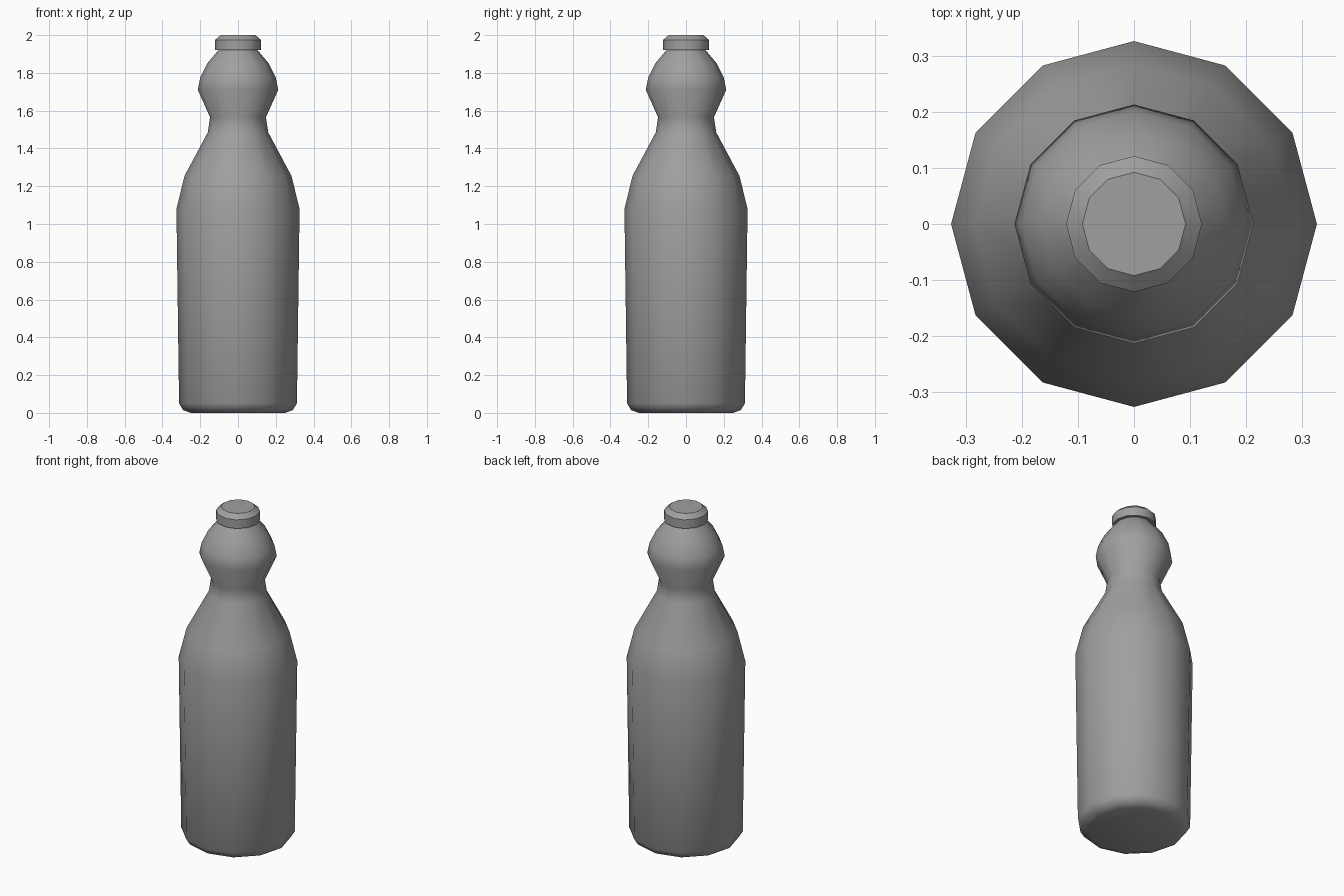
import bpy, bmesh, math

cube = bpy.data.objects.get("Cube")
if cube:
    bpy.data.objects.remove(cube, do_unlink=True)

SIDES = 12

grey = bpy.data.materials.new("plain_grey")
grey.use_nodes = True
colour = (0.35, 0.35, 0.35, 1)
grey.diffuse_color = colour
grey.node_tree.nodes["Principled BSDF"].inputs["Base Color"].default_value = colour


def lathe(name, profile):
    """Turn (radius, height) points into a closed solid of revolution."""
    bm = bmesh.new()
    rings = []
    for r, z in profile:
        angles = [math.tau * i / SIDES for i in range(SIDES)]
        rings.append([bm.verts.new((r * math.cos(a), r * math.sin(a), z)) for a in angles])
    for low, high in zip(rings, rings[1:]):
        for i in range(SIDES):
            j = (i + 1) % SIDES
            bm.faces.new((low[i], low[j], high[j], high[i]))
    bm.faces.new(reversed(rings[0]))
    bm.faces.new(rings[-1])
    mesh = bpy.data.meshes.new(name)
    bm.to_mesh(mesh)
    bm.free()
    mesh.materials.append(grey)
    obj = bpy.data.objects.new(name, mesh)
    bpy.context.collection.objects.link(obj)
    bpy.ops.object.select_all(action="DESELECT")
    obj.select_set(True)
    bpy.context.view_layer.objects.active = obj
    bpy.ops.object.shade_smooth_by_angle(angle=math.radians(40))
    return obj


# Bottle: rounded foot, slightly flared body, shoulder, waist and bulb
lathe("bottle_body", [
    (0.25, 0.0), (0.29, 0.015), (0.312, 0.05), (0.326, 1.08),
    (0.283, 1.255), (0.16, 1.485), (0.148, 1.565),
    (0.213, 1.71), (0.2, 1.775), (0.163, 1.85), (0.1, 1.925),
])

# Cap with a chamfered top
lathe("bottle_cap", [(0.121, 1.922), (0.121, 1.975), (0.092, 2.0)])
